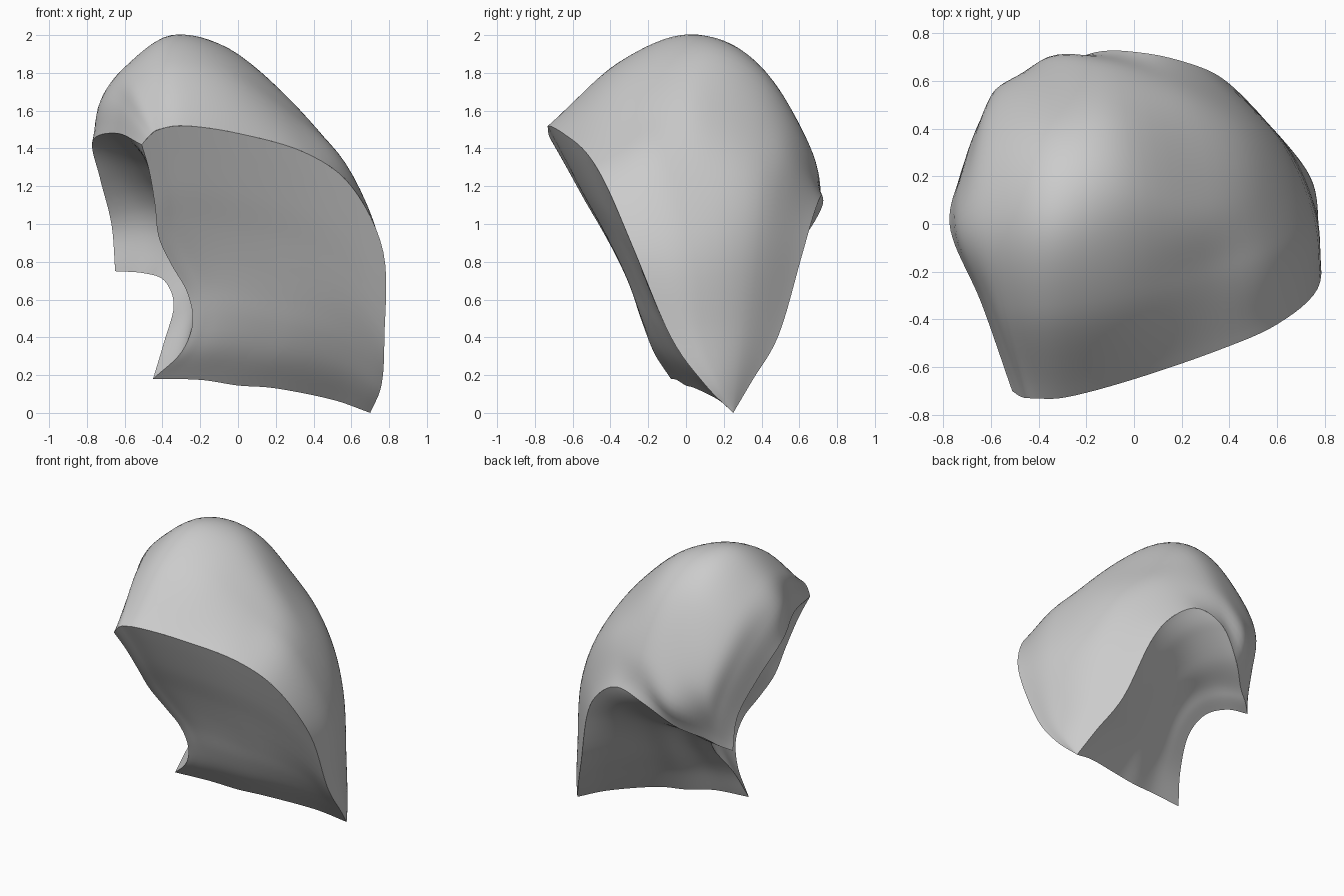
import bpy
import bmesh
from mathutils import Vector

# Remove the default object
default_cube = bpy.data.objects.get("Cube")
if default_cube:
    bpy.data.objects.remove(default_cube, do_unlink=True)

# Single matte grey
GREY = (0.6, 0.6, 0.6, 1)
grey = bpy.data.materials.new("plain_grey")
grey.use_nodes = True
grey.diffuse_color = GREY
grey.node_tree.nodes["Principled BSDF"].inputs["Base Color"].default_value = GREY


def spline(points, steps):
    """Smooth curve through all points, with a fixed number of steps per span."""
    points = [Vector(p) for p in points]
    padded = [2 * points[0] - points[1]] + points + [2 * points[-1] - points[-2]]
    curve = []
    for before, start, end, after in zip(padded, padded[1:], padded[2:], padded[3:]):
        for step in range(steps):
            t = step / steps
            linear = (end - before) * t
            square = (2 * before - 5 * start + 4 * end - after) * t ** 2
            cubic = (3 * start - before - 3 * end + after) * t ** 3
            curve.append(start + (linear + square + cubic) / 2)
    curve.append(points[-1])
    return curve


def resample(curve, count):
    """Points evenly spaced along a polyline."""
    lengths = [0]
    for first, second in zip(curve, curve[1:]):
        lengths.append(lengths[-1] + (second - first).length)
    result, span = [], 0
    for index in range(count):
        target = lengths[-1] * index / (count - 1)
        while span < len(curve) - 2 and lengths[span + 1] < target:
            span += 1
        width = lengths[span + 1] - lengths[span]
        factor = min(1, (target - lengths[span]) / width) if width else 0
        result.append(curve[span].lerp(curve[span + 1], factor))
    return result


def patch(bottom, top, left, right, columns, rows, push):
    """Surface blended between four border curves, pushed in at the middle."""
    bottom, top = resample(bottom, columns), resample(top, columns)
    left, right = resample(left, rows), resample(right, rows)
    grid = []
    for a in range(columns):
        u = a / (columns - 1)
        line = []
        for b in range(rows):
            v = b / (rows - 1)
            ruled = bottom[a].lerp(top[a], v) + left[b].lerp(right[b], u)
            corners = bottom[0].lerp(bottom[-1], u).lerp(top[0].lerp(top[-1], u), v)
            dent = Vector(push) * (16 * u * (1 - u) * v * (1 - v))
            line.append(ruled - corners + dent)
        grid.append(line)
    return grid


def build(name, grid):
    """Smooth mesh object from a grid of points."""
    bm = bmesh.new()
    verts = [[bm.verts.new(p) for p in line] for line in grid]
    for line, following in zip(verts, verts[1:]):
        for b in range(len(line) - 1):
            bm.faces.new((line[b], following[b], following[b + 1], line[b + 1]))
    bmesh.ops.remove_doubles(bm, verts=bm.verts, dist=0.0001)
    for face in bm.faces:
        face.smooth = True
    mesh = bpy.data.meshes.new(name)
    bm.to_mesh(mesh)
    bm.free()
    mesh.materials.append(grey)
    shell = bpy.data.objects.new(name, mesh)
    bpy.context.collection.objects.link(shell)
    return shell


# Cross-sections of the dome, each from the front rim to the back rim
side_rim = [(-.51, -.7, 1.42), (-.64, -.33, 1.48), (-.77, -.02, 1.44),
            (-.73, .2, 1.24), (-.67, .36, 1), (-.65, .39, .75)]
flank_arc = [(-.47, -.725, 1.465), (-.61, -.33, 1.63), (-.73, -.01, 1.65),
             (-.69, .3, 1.42), (-.62, .48, 1.1), (-.58, .45, .79)]
side_arc = [(-.42, -.73, 1.5), (-.54, -.35, 1.75), (-.6, 0, 1.83),
            (-.61, .34, 1.63), (-.56, .58, 1.22), (-.5, .5, .84)]
crown_arc = [(-.28, -.725, 1.52), (-.34, -.35, 1.86), (-.35, .04, 2),
             (-.35, .4, 1.8), (-.36, .69, 1.2), (-.35, .63, .94)]
middle_arc = [(0, -.65, 1.48), (-.04, -.3, 1.8), (-.05, .1, 1.93),
              (-.08, .42, 1.78), (-.12, .66, 1.4), (-.16, .72, 1.09)]
upper_arc = [(.35, -.53, 1.38), (.3, -.2, 1.58), (.27, .1, 1.65),
             (.2, .5, 1.45), (.05, .715, 1.15)]
shoulder_arc = [(.6, -.42, 1.2), (.56, -.1, 1.33), (.47, .37, 1.24), (.24, .67, 1.03)]
corner_arc = [(.77, -.27, .85), (.74, .02, .88), (.61, .34, .88), (.37, .61, .82)]
lower_arc = [(.775, -.08, .4), (.76, .08, .41), (.67, .29, .42), (.5, .49, .41)]
tip_arc = [(.76, .1, .15), (.75, .17, .16), (.7, .26, .16), (.62, .35, .17)]
tip = Vector((.7, .25, 0))

STEPS, ROWS = 6, 49
arcs = [side_rim, flank_arc, side_arc, crown_arc, middle_arc, upper_arc,
        shoulder_arc, corner_arc, lower_arc, tip_arc]
sections = [resample(spline(arc, 12), ROWS) for arc in arcs] + [[tip] * ROWS]
lines = [spline(row, STEPS) for row in zip(*sections)]
dome = [list(column) for column in zip(*lines)]
build("dome", dome)

# Rims shared by the front, side and under walls
front_rim, back_rim = lines[0], lines[-1]
corner = arcs.index(corner_arc) * STEPS
peak = arcs.index(upper_arc) * STEPS
side_edge = dome[0]
half = ROWS // 2
fold = spline([(-.45, -.08, .18), (-.3, -.17, .32), (-.24, -.23, .48),
               (-.27, -.28, .64), (-.35, -.34, .78), (-.42, -.42, .93),
               (-.44, -.52, 1.1), (-.47, -.62, 1.28), side_edge[0]], STEPS)
bottom_rim = spline([fold[0], (-.2, -.05, .175), (0, 0, .145), (.2, .05, .13),
                     (.5, .17, .07), tip], STEPS)
notch_rim = spline([side_edge[-1], (-.5, .36, .74), (-.39, .26, .7),
                    (-.34, .15, .57), (-.39, .01, .38), fold[0]], STEPS)

# Front wall between the top rim and the bottom rim
build("front_wall", patch(bottom_rim, front_rim[:corner + 1], fold,
                          front_rim[corner:][::-1], 49, 41, (0, -.01, 0)))

# Hollow side wall under the overhanging side rim
build("side_wall", patch(notch_rim, side_edge[half::-1], side_edge[half:][::-1],
                         fold, 41, 41, (.1, .04, .05)))

# Sloping under wall between the back rim and the bottom rim
build("under_wall", patch(bottom_rim[::-1], back_rim[peak::-1],
                          back_rim[peak:][::-1], notch_rim[::-1],
                          49, 41, (0, -.03, .03)))
